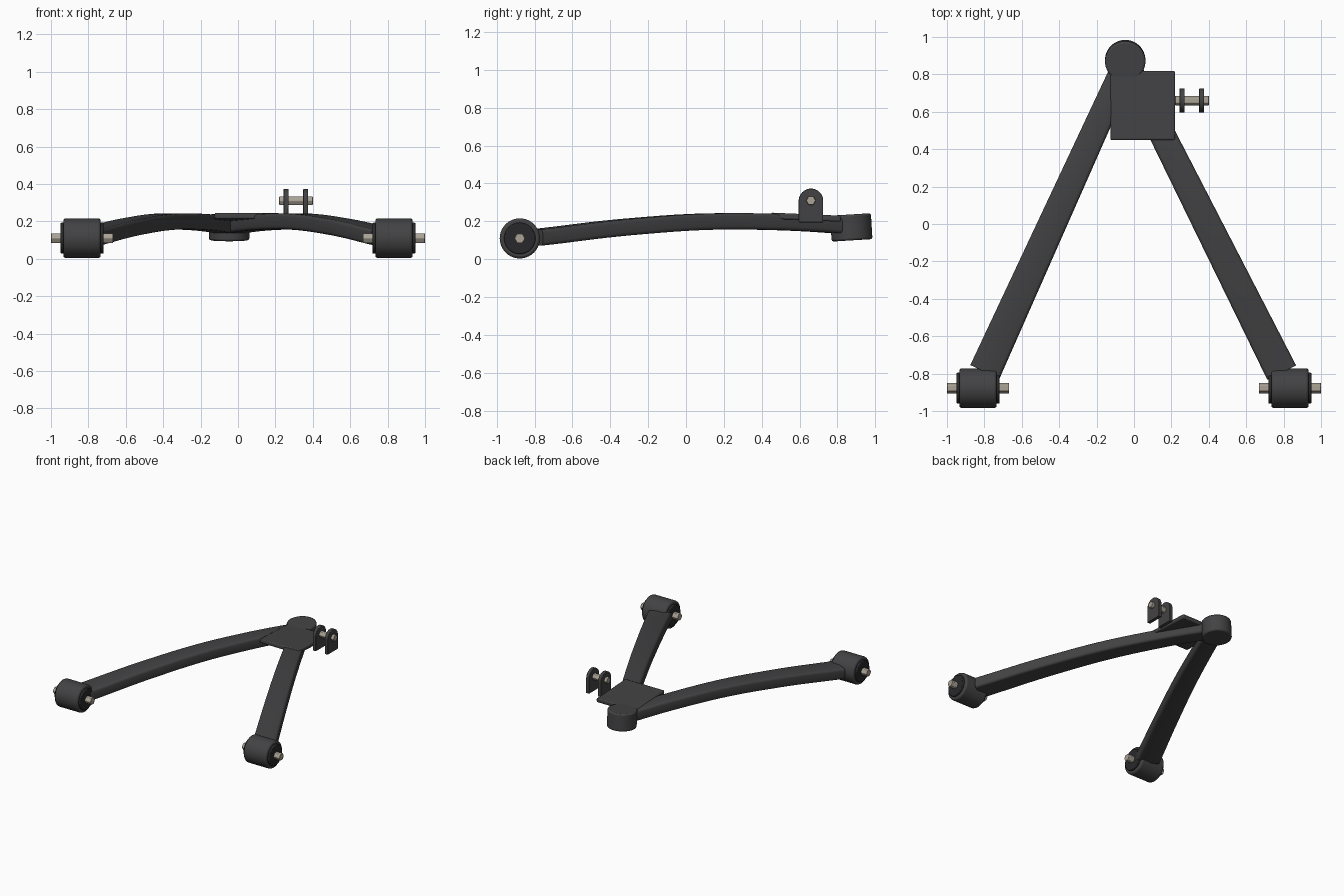
import bpy, bmesh, math
from mathutils import Vector, Matrix

if "Cube" in bpy.data.objects:
    bpy.data.objects.remove(bpy.data.objects["Cube"])


def material(name, rgb):
    m = bpy.data.materials.new(name)
    m.diffuse_color = (*rgb, 1)
    m.use_nodes = True
    m.node_tree.nodes["Principled BSDF"].inputs["Base Color"].default_value = m.diffuse_color
    return m


STEEL = material("dark_steel", (0.055, 0.055, 0.058))
RUBBER = material("black_rubber", (0.022, 0.022, 0.024))
ZINC = material("pale_metal", (0.40, 0.36, 0.30))


def finish(bm, name, mat, bevel=0.0, segs=2):
    bmesh.ops.recalc_face_normals(bm, faces=bm.faces)
    me = bpy.data.meshes.new(name)
    bm.to_mesh(me)
    bm.free()
    ob = bpy.data.objects.new(name, me)
    bpy.context.collection.objects.link(ob)
    me.materials.append(mat)
    if bevel:
        b = ob.modifiers.new("bevel", "BEVEL")
        b.width, b.segments, b.limit_method = bevel, segs, 'ANGLE'
        b.angle_limit = math.radians(50)
    bpy.ops.object.select_all(action='DESELECT')
    bpy.context.view_layer.objects.active = ob
    ob.select_set(True)
    bpy.ops.object.shade_smooth_by_angle(angle=math.radians(35))
    return ob


def cylinder(name, centre, r, length, mat, axis='X', sides=40, bevel=0.0, tilt=0.0):
    bm = bmesh.new()
    bmesh.ops.create_cone(bm, cap_ends=True, segments=sides, radius1=r, radius2=r, depth=length)
    rot = Matrix.Rotation(math.pi / 2, 4, 'Y') if axis == 'X' else Matrix.Rotation(tilt, 4, 'X')
    bm.transform(Matrix.Translation(centre) @ rot)
    return finish(bm, name, mat, bevel)


def arm_height(y):
    # gentle arch: centre-line height along the arm
    pts = [(-0.88, 0.105), (-0.78, 0.115), (-0.4, 0.163), (0.0, 0.196),
           (0.25, 0.202), (0.6, 0.194), (0.9, 0.172)]
    for (a, za), (b, zb) in zip(pts, pts[1:]):
        if y <= b:
            return za + (zb - za) * (y - a) / (b - a)
    return pts[-1][1]


def smooth_height(y):
    return sum(arm_height(max(-0.88, min(0.9, y + k * 0.04))) for k in range(-3, 4)) / 7


def arm(name, start, end):
    bm = bmesh.new()
    a, b = Vector(start), Vector(end)
    d = (b - a).normalized()
    side = Vector((d.y, -d.x, 0))
    rings, n = [], 28
    for i in range(n + 1):
        t = i / n
        p = a.lerp(b, t)
        w, h, c = 0.086 - 0.021 * t, 0.043, 0.018
        p = Vector((p.x, p.y, smooth_height(p.y)))
        section = []
        # rounded rectangle section
        for sx, sz, q in ((1, 1, 0), (-1, 1, 1), (-1, -1, 2), (1, -1, 3)):
            for k in range(4):
                ang = math.pi / 2 * (q + k / 3)
                section.append((sx * (w - c) + c * math.cos(ang), sz * (h - c) + c * math.sin(ang)))
        rings.append([bm.verts.new(p + side * u + Vector((0, 0, v))) for u, v in section])
    for r0, r1 in zip(rings, rings[1:]):
        for j in range(len(r0)):
            k = (j + 1) % len(r0)
            bm.faces.new((r0[j], r0[k], r1[k], r1[j]))
    bm.faces.new(rings[0])
    bm.faces.new(rings[-1])
    return finish(bm, name, STEEL)


# two arched arms meeting at the ball joint
arm("left_arm", (-0.797, -0.79), (-0.05, 0.85))
arm("right_arm", (0.79, -0.795), (-0.035, 0.85))

# pivot bushings with rubber core and hex pin
for label, s in (("left", -1), ("right", 1)):
    c = (s * 0.834, -0.878, 0.11)
    cylinder(label + "_bushing_sleeve", c, 0.106, 0.20, STEEL, bevel=0.012)
    cylinder(label + "_bushing_rubber", c, 0.083, 0.23, RUBBER, bevel=0.006)
    cylinder(label + "_bushing_pin", c, 0.029, 0.332, ZINC, sides=6, bevel=0.003)

# ball joint housing at the tip
cylinder("ball_joint_housing", (-0.047, 0.873, 0.168), 0.108, 0.137, STEEL, axis='Z',
         sides=48, bevel=0.01, tilt=math.radians(3.5))

# gusset plate joining the arms
bm = bmesh.new()
bmesh.ops.create_cube(bm, size=1)
bm.transform(Matrix.Translation((0.047, 0.633, 0.222)) @ Matrix.Rotation(math.radians(-2.5), 4, 'X')
             @ Matrix.Diagonal((0.345, 0.37, 0.032, 1)))
finish(bm, "gusset_plate", STEEL, 0.008)

# damper bracket: two round-topped ears and a hex pin
for label, x in (("inner", 0.257), ("outer", 0.362)):
    bm = bmesh.new()
    pts = [(0.595, 0.195)] + [(0.66 - 0.065 * math.cos(math.pi * k / 20), 0.308 + 0.065 * math.sin(math.pi * k / 20))
                             for k in range(21)] + [(0.725, 0.195)]
    f = bm.faces.new([bm.verts.new((x - 0.0135, y, z)) for y, z in pts])
    ext = bmesh.ops.extrude_face_region(bm, geom=[f])
    bmesh.ops.translate(bm, vec=(0.027, 0, 0), verts=[v for v in ext["geom"] if isinstance(v, bmesh.types.BMVert)])
    finish(bm, label + "_bracket_ear", STEEL, 0.003)
cylinder("bracket_pin", (0.31, 0.66, 0.31), 0.026, 0.18, ZINC, sides=6, bevel=0.003)
